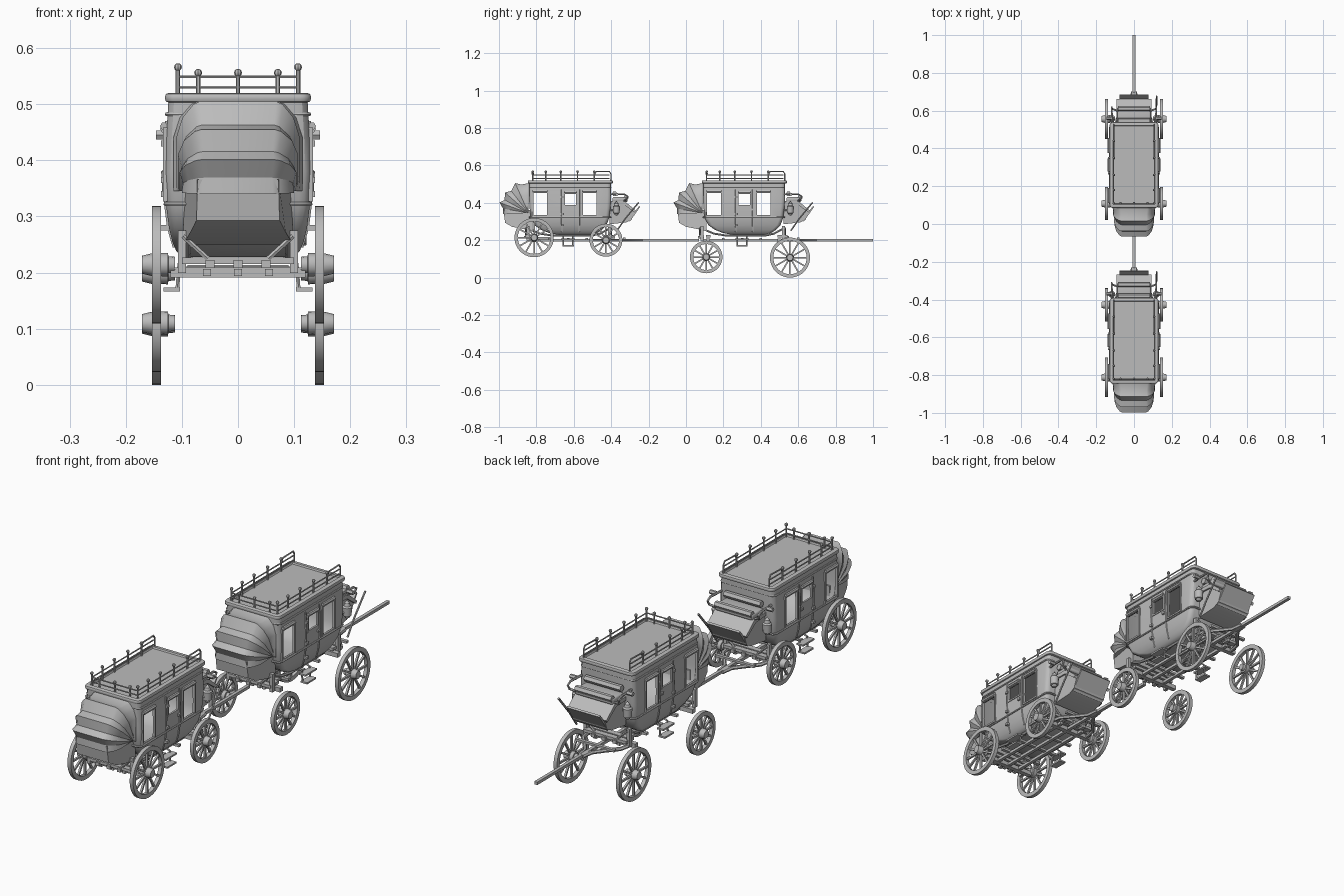
import bpy, bmesh, math
from mathutils import Matrix, Vector

cube = bpy.data.objects.get("Cube")
if cube:
    bpy.data.objects.remove(cube, do_unlink=True)

grey = bpy.data.materials.new("plain_grey")
grey.use_nodes = True
grey.diffuse_color = (0.5, 0.5, 0.5, 1)
grey.node_tree.nodes["Principled BSDF"].inputs["Base Color"].default_value = (0.5, 0.5, 0.5, 1)

SPACING = 0.93   # distance between the two coaches
parts = []       # everything that both coaches share
wheels = []


def add(name, bm, group=parts):
    bmesh.ops.remove_doubles(bm, verts=bm.verts, dist=1e-5)
    bmesh.ops.recalc_face_normals(bm, faces=bm.faces)
    me = bpy.data.meshes.new(name)
    bm.to_mesh(me)
    bm.free()
    me.materials.append(grey)
    ob = bpy.data.objects.new(name, me)
    bpy.context.collection.objects.link(ob)
    group.append(ob)
    return ob


def box_into(bm, loc, size, rot=None):
    m = Matrix.Translation(loc) @ (rot or Matrix()) @ Matrix.Diagonal((*size, 1))
    return bmesh.ops.create_cube(bm, size=1, matrix=m)["verts"]


def boxes(name, items, bevel=0):
    bm = bmesh.new()
    for loc, size in items:
        box_into(bm, loc, size)
    if bevel:
        bmesh.ops.bevel(bm, geom=bm.edges[:], offset=bevel, segments=3, profile=0.5, affect='EDGES')
    return add(name, bm)


def loft(name, rings):
    bm = bmesh.new()
    rows = [[bm.verts.new(p) for p in r] for r in rings]
    n = len(rows[0])
    for a, b in zip(rows, rows[1:]):
        for i in range(n):
            j = (i + 1) % n
            bm.faces.new((a[i], a[j], b[j], b[i]))
    bm.faces.new(rows[0])
    bm.faces.new(rows[-1])
    return add(name, bm)


def tubes(name, paths, r):
    cu = bpy.data.curves.new(name, 'CURVE')
    cu.dimensions = '3D'
    cu.bevel_depth, cu.bevel_resolution, cu.use_fill_caps = r, 1, True
    for path in paths:
        sp = cu.splines.new('POLY')
        sp.points.add(len(path) - 1)
        for pt, co in zip(sp.points, path):
            pt.co = (*co, 1)
    tmp = bpy.data.objects.new(name + "_path", cu)
    bpy.context.collection.objects.link(tmp)
    dg = bpy.context.evaluated_depsgraph_get()
    me = bpy.data.meshes.new_from_object(tmp.evaluated_get(dg))
    bm = bmesh.new()
    bm.from_mesh(me)
    bpy.data.objects.remove(tmp, do_unlink=True)
    bpy.data.curves.remove(cu)
    bpy.data.meshes.remove(me)
    return add(name, bm)


def lathe_into(bm, profile, centre, turn=None, n=24, closed=False):
    """Revolve (along, radius) pairs round the x axis."""
    m = Matrix.Translation(centre) @ (turn or Matrix())
    rows = [[bm.verts.new(m @ Vector((a, r * math.cos(t * math.tau / n), r * math.sin(t * math.tau / n))))
             for t in range(n)] for a, r in profile]
    pairs = list(zip(rows, rows[1:])) + ([(rows[-1], rows[0])] if closed else [])
    for a, b in pairs:
        for i in range(n):
            j = (i + 1) % n
            bm.faces.new((a[i], a[j], b[j], b[i]))


def both(points):
    return [[(s * x, y, z) for x, y, z in points] for s in (1, -1)]


def mirrored(items):
    return [((s * x, y, z), size) for (x, y, z), size in items for s in (1, -1)]


# Body hull: height, half width, back end, front end
HULL = [(0.228, 0.100, 0.25, 0.42), (0.238, 0.110, 0.20, 0.455), (0.255, 0.117, 0.155, 0.48),
        (0.28, 0.123, 0.12, 0.505), (0.32, 0.128, 0.10, 0.52), (0.38, 0.130, 0.093, 0.527),
        (0.44, 0.128, 0.09, 0.53), (0.506, 0.124, 0.09, 0.53)]


def rounded(hx, y0, y1, z, c=0.02):
    ring = []
    for k, (sx, y, sy) in enumerate([(1, y1, 1), (-1, y1, 1), (-1, y0, -1), (1, y0, -1)]):
        for i in range(4):
            a = math.radians(90 * k + 30 * i)
            ring.append((sx * (hx - c) + c * math.cos(a), y - sy * c + c * math.sin(a), z))
    return ring


def width(z):
    for (z0, w0, *_), (z1, w1, *_) in zip(HULL, HULL[1:]):
        if z <= z1:
            return w0 + (w1 - w0) * (z - z0) / (z1 - z0)
    return HULL[-1][1]


body = loft("coach_body", [rounded(w, a, b, z) for z, w, a, b in HULL])
WINDOWS = [(0.15, 0.08, 0.33, 0.455), (0.415, 0.08, 0.33, 0.455), (0.3125, 0.068, 0.385, 0.45)]
cutter = boxes("window_cutter", [((0, y, (a + b) / 2), (0.5, w, b - a)) for y, w, a, b in WINDOWS])
parts.remove(cutter)
cutter.hide_render = True
sol = body.modifiers.new("shell", 'SOLIDIFY')
sol.thickness, sol.offset = 0.008, -1
cut = body.modifiers.new("windows", 'BOOLEAN')
cut.operation, cut.solver, cut.object = 'DIFFERENCE', 'EXACT', cutter
bpy.context.view_layer.objects.active = body
for mod in ("shell", "windows"):
    bpy.ops.object.modifier_apply(modifier=mod)
bpy.data.objects.remove(cutter, do_unlink=True)

# Window frames, rolled blinds, door edges and fittings
frames = []
for y, w, a, b in WINDOWS:
    x = width((a + b) / 2)
    for e in (-1, 1):
        frames.append(((x, y + e * w / 2, (a + b) / 2), (0.008, 0.007, b - a + 0.007)))
    for z in (a, b):
        frames.append(((x, y, z), (0.008, w + 0.007, 0.007)))
boxes("window_frames", mirrored(frames))
tubes("rolled_blinds", [p for y, w, a, b in WINDOWS
                        for p in both([(0.132, y - w / 2, b + 0.006), (0.132, y + w / 2, b + 0.006)])], 0.007)
edge_z = [0.245, 0.28, 0.32, 0.38, 0.44, 0.47]
tubes("door_edges", [p for y in (0.267, 0.358) for p in both([(width(z), y, z) for z in edge_z])], 0.004)
boxes("door_fittings", mirrored([((0.131, y, z), (0.012, 0.014, 0.01))
                                 for y, z in ((0.348, 0.365), (0.27, 0.34), (0.27, 0.28), (0.27, 0.43))]))
for z in (0.322, 0.482):
    ring = rounded(width(z) + 0.001, 0.093, 0.527, z)
    tubes("body_moulding", [ring + ring[:1]], 0.004)

# Roof with a rounded rim and a sunk panel
roof = bmesh.new()
box_into(roof, (0, 0.312, 0.5115), (0.26, 0.455, 0.017))
bmesh.ops.bevel(roof, geom=[e for e in roof.edges if abs(e.verts[0].co.z - e.verts[1].co.z) > 0.01],
                offset=0.02, segments=4, profile=0.5, affect='EDGES')
bmesh.ops.bevel(roof, geom=[e for e in roof.edges if abs(e.verts[0].co.z - e.verts[1].co.z) < 0.001],
                offset=0.006, segments=2, profile=0.5, affect='EDGES')
top = max(roof.faces, key=lambda f: f.calc_center_median().z + f.calc_area())
bmesh.ops.inset_region(roof, faces=[top], thickness=0.012)
bmesh.ops.inset_region(roof, faces=[top], thickness=0.003, depth=-0.006)
add("roof", roof)

# Luggage rail round the roof
for z in (0.53, 0.549):
    tubes("roof_rail", [[(-0.107, 0.52, z), (-0.107, 0.11, z), (0.107, 0.11, z), (0.107, 0.52, z)]], 0.0028)
tubes("front_rail_loops", both([(0.107, 0.44, 0.549), (0.107, 0.45, 0.566), (0.107, 0.52, 0.568),
                                (0.107, 0.528, 0.555), (0.107, 0.528, 0.515)]), 0.0035)
posts = [(s * 0.107, y, 0.566) for s in (-1, 1) for y in (0.11, 0.18, 0.26, 0.35, 0.44)]
posts += [(x, 0.11, 0.556) for x in (-0.071, 0, 0.071)]
tubes("rail_posts", [[(x, y, 0.512), (x, y, h)] for x, y, h in posts], 0.004)
knobs = bmesh.new()
for x, y, h in posts:
    bmesh.ops.create_uvsphere(knobs, u_segments=8, v_segments=6, radius=0.007,
                              matrix=Matrix.Translation((x, y, h)))
add("rail_knobs", knobs)

# Folded cover at the luggage end: angle, reach, half width
FOLDS = [(0, 0.16, 0.115), (14, 0.157, 0.107), (24, 0.175, 0.110), (38, 0.15, 0.103), (49, 0.167, 0.107),
         (61, 0.146, 0.1), (70, 0.165, 0.104), (80, 0.138, 0.098), (92, 0.137, 0.1)]
folds = []
for deg, r, w in FOLDS:
    s, c = math.sin(math.radians(deg)), math.cos(math.radians(deg))
    half = [(w, 0), (w, 0.6 * r), (0.9 * w, 0.82 * r), (0.72 * w, 0.97 * r), (0.62 * w, r)]
    outline = half + [(-x, q) for x, q in reversed(half)]
    folds.append([(x, 0.088 - q * s, 0.345 + q * c) for x, q in outline])
loft("folded_cover", folds)


def prism(name, profile, widths):
    return loft(name, [[(s * w, y, z) for (y, z), w in zip(profile, widths)] for s in (-1, 1)])


prism("luggage_boot", [(0.11, 0.36), (-0.047, 0.366), (-0.037, 0.293), (0.0, 0.272), (0.11, 0.25)],
      [0.095, 0.072, 0.074, 0.085, 0.098])

# Driver's boot, seat, footboard and hand rails
prism("driver_boot", [(0.52, 0.405), (0.595, 0.4), (0.655, 0.352), (0.64, 0.31), (0.61, 0.295), (0.52, 0.285)],
      [0.085, 0.085, 0.08, 0.08, 0.08, 0.085])
prism("footboard", [(0.63, 0.3), (0.685, 0.378), (0.68, 0.384), (0.622, 0.306)], [0.077] * 4)
prism("boot_sides", [(0.53, 0.41), (0.6, 0.41), (0.662, 0.358), (0.655, 0.348), (0.595, 0.392), (0.53, 0.395)],
      [0.092] * 6)
boxes("driver_seat", [((0, 0.577, 0.417), (0.176, 0.08, 0.026))], 0.008)
tubes("seat_cushions", [[(-0.085, y, z), (0.085, y, z)] for y, z in ((0.61, 0.428), (0.548, 0.448))], 0.014)
boxes("boot_latch", [((0, 0.63, 0.376), (0.03, 0.01, 0.008))])
tubes("seat_arms", both([(0.115, 0.525, 0.445), (0.118, 0.60, 0.446), (0.118, 0.618, 0.435),
                         (0.116, 0.61, 0.418), (0.09, 0.6, 0.41)]), 0.005)
tubes("arm_knobs", both([(0.118, 0.56, 0.445), (0.146, 0.56, 0.445)]), 0.009)
lamps = bmesh.new()
upright = Matrix.Rotation(math.radians(-90), 4, 'Y')
for s in (-1, 1):
    lathe_into(lamps, [(-0.034, 0), (-0.03, 0.009), (-0.022, 0.012), (-0.02, 0.017), (0.015, 0.019),
                       (0.02, 0.013), (0.032, 0.01), (0.036, 0.005), (0.045, 0)], (s * 0.118, 0.558, 0.365), upright, 12)
add("side_lamps", lamps)
tubes("lamp_brackets", both([(0.1, 0.52, 0.36), (0.118, 0.558, 0.36)]), 0.005)
tubes("brake_lever", [[(0.118, 0.56, 0.25), (0.118, 0.605, 0.315), (0.12, 0.677, 0.402)]], 0.0045)

# Undercarriage
boxes("reach_beams", [((x, 0.31, 0.2), (0.014, 0.44, 0.012)) for x in (-0.055, 0, 0.055)])
boxes("cross_beams", [((0, y, 0.206), (0.2, 0.014, 0.01)) for y in (0.2, 0.3, 0.4)])
boxes("axles", [((0, y, 0.2), (0.24, 0.02, 0.018)) for y in (0.118, 0.5)])
boxes("bolsters", [((0, y, 0.221), (0.2, 0.024, 0.012)) for y in (0.085, 0.118, 0.5, 0.53)])
boxes("bolster_blocks", [((x, y, 0.215), (0.016, 0.03, 0.014)) for y in (0.08, 0.535) for x in (-0.05, 0, 0.05)])
boxes("spring_posts", mirrored([((0.1, y, 0.237), (0.014, 0.016, 0.076)) for y in (0.085, 0.52)]))
tubes("post_braces", [p for y in (0.075, 0.53) for p in both([(0.098, y, 0.265), (0.054, y, 0.225)])], 0.005)
tubes("leather_straps", both([(0.09, 0.085, 0.262), (0.09, 0.15, 0.235), (0.09, 0.22, 0.224),
                              (0.09, 0.42, 0.224), (0.09, 0.47, 0.235), (0.09, 0.52, 0.262)]), 0.006)
boxes("steps", mirrored([((0.118, 0.3, 0.17), (0.03, 0.06, 0.007)), ((0.116, 0.3, 0.205), (0.03, 0.075, 0.007))]))
tubes("step_hangers", [p for y in (0.275, 0.325)
                       for p in both([(0.08, y, 0.225), (0.105, y, 0.215), (0.108, y, 0.17)])], 0.004)
boxes("draw_pole", [((0, 0.725, 0.2), (0.014, 0.55, 0.012))])
tubes("pole_hounds", both([(0.1, 0.5, 0.2), (0.088, 0.56, 0.2), (0.045, 0.61, 0.2),
                           (0.015, 0.65, 0.2), (0.008, 0.7, 0.2)]), 0.008)
boxes("splinter_bar", [((0, 0.6, 0.208), (0.18, 0.014, 0.01))])


def wheel(name, s, y, z, r):
    bm = bmesh.new()
    centre = (s * 0.145, y, z)
    lathe_into(bm, [(-0.008, r), (0.008, r), (0.008, r - 0.018), (-0.008, r - 0.018)], centre, n=40, closed=True)
    hub = [(-0.033, 0), (-0.033, 0.014), (-0.021, 0.015), (-0.02, 0.021), (0.01, 0.02), (0.026, 0.016), (0.026, 0)]
    lathe_into(bm, [(s * a, q) for a, q in hub], centre, n=16)
    for k in range(12):
        turn = Matrix.Rotation(k * math.tau / 12, 4, 'X')
        offset = turn @ Vector((0, 0, r / 2))
        box_into(bm, Vector(centre) + offset, (0.008, 0.008, r - 0.024), turn)
    add(name, bm, wheels)


# The leading coach runs on lowered wheels, small ones behind and large in front
for s, side in ((1, "left"), (-1, "right")):
    wheel("trailing_large_wheel_" + side, s, -0.812, 0.214, 0.105)
    wheel("trailing_small_wheel_" + side, s, -0.428, 0.2, 0.088)
    wheel("leading_small_wheel_" + side, s, 0.108, 0.11, 0.087)
    wheel("leading_large_wheel_" + side, s, 0.556, 0.107, 0.107)

# Shading, then the second coach
bpy.ops.object.select_all(action='DESELECT')
for ob in parts + wheels:
    ob.select_set(True)
bpy.context.view_layer.objects.active = parts[0]
bpy.ops.object.shade_smooth_by_angle(angle=math.radians(30))
for ob in parts:
    twin = ob.copy()
    twin.name = "trailing_" + ob.name
    twin.location.y -= SPACING
    bpy.context.collection.objects.link(twin)
